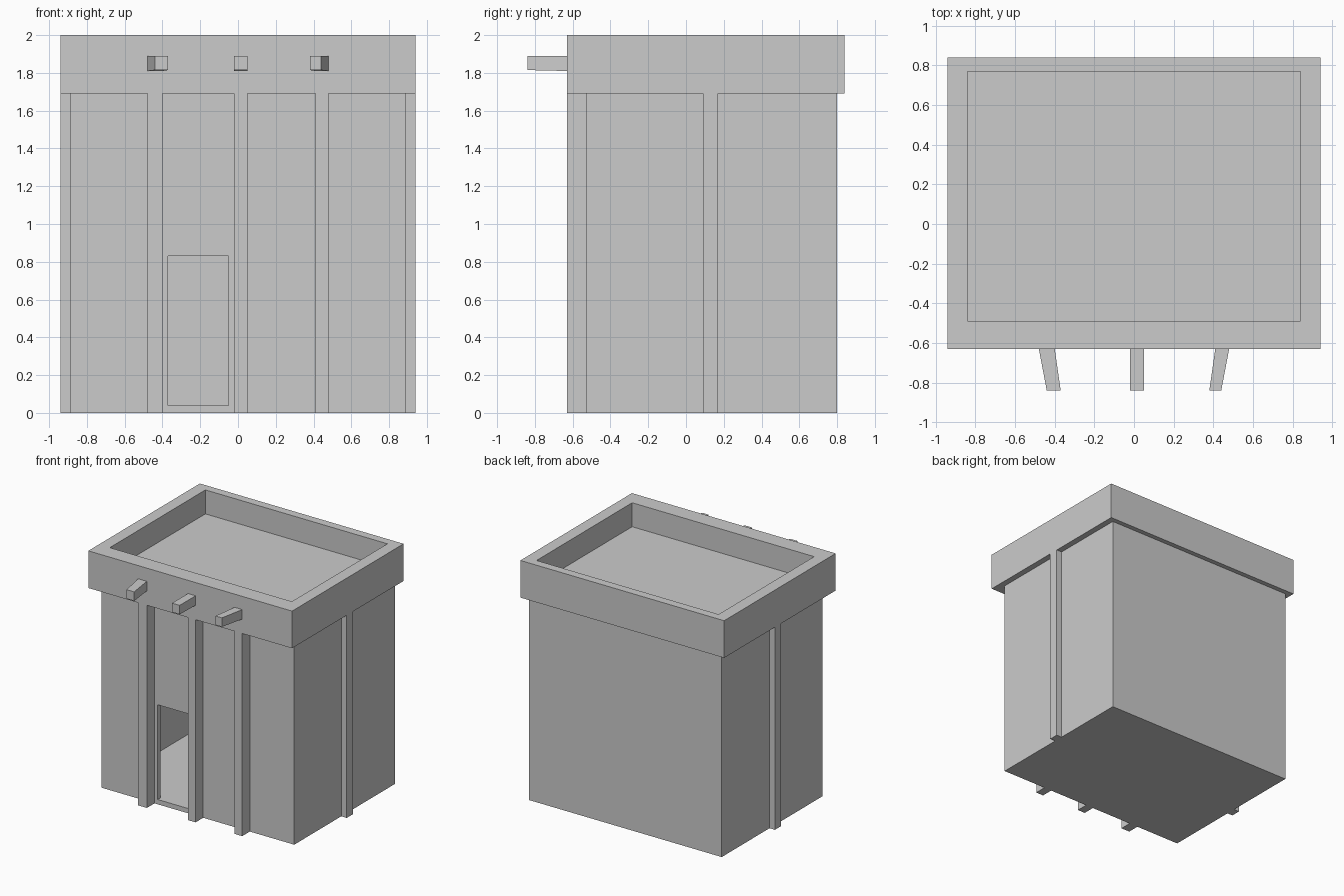
import bpy, bmesh

if "Cube" in bpy.data.objects:
    bpy.data.objects.remove(bpy.data.objects["Cube"])


def loft(name, bottom, top):
    """Six-sided solid between two matching four-point loops."""
    bm = bmesh.new()
    a = [bm.verts.new(p) for p in bottom]
    b = [bm.verts.new(p) for p in top]
    bm.faces.new(a[::-1])
    bm.faces.new(b)
    for i in range(4):
        j = (i + 1) % 4
        bm.faces.new((a[i], a[j], b[j], b[i]))
    bmesh.ops.recalc_face_normals(bm, faces=bm.faces)
    mesh = bpy.data.meshes.new(name)
    bm.to_mesh(mesh)
    bm.free()
    obj = bpy.data.objects.new(name, mesh)
    bpy.context.collection.objects.link(obj)
    return obj


def box(name, x, y, z):
    ring = [(x[0], y[0]), (x[1], y[0]), (x[1], y[1]), (x[0], y[1])]
    return loft(name, [(*p, z[0]) for p in ring], [(*p, z[1]) for p in ring])


def cut(target, cutter):
    """Subtract the cutter, apply the result and discard the cutter."""
    mod = target.modifiers.new("cut", 'BOOLEAN')
    mod.operation = 'DIFFERENCE'
    mod.solver = 'EXACT'
    mod.object = cutter
    bpy.context.view_layer.objects.active = target
    bpy.ops.object.modifier_apply(modifier=mod.name)
    bpy.data.objects.remove(cutter)


# Hollow house walls with floor and doorway
walls = box("walls", (-0.89, 0.89), (-0.53, 0.80), (0, 1.69))
cut(walls, box("room_cutter", (-0.85, 0.85), (-0.49, 0.76), (0.04, 1.80)))
cut(walls, box("door_cutter", (-0.37, -0.05), (-0.60, -0.40), (0.04, 0.83)))

# Overhanging roof with sunken terrace
parapet = box("roof_parapet", (-0.94, 0.94), (-0.63, 0.84), (1.69, 2.0))
cut(parapet, box("terrace_cutter", (-0.84, 0.84), (-0.49, 0.77), (1.80, 2.2)))

# Front posts, with a roof beam end above each; outer beams angle inward
for side, x0, x1, f0, f1 in (("left", -0.48, -0.40, -0.44, -0.37),
                             ("middle", -0.02, 0.05, -0.02, 0.05),
                             ("right", 0.41, 0.48, 0.38, 0.44)):
    box(f"front_post_{side}", (x0, x1), (-0.63, -0.53), (0, 1.69))
    loft(f"roof_beam_{side}",
         [(x0, -0.63, 1.81), (x1, -0.63, 1.81), (x1, -0.63, 1.89), (x0, -0.63, 1.89)],
         [(f0, -0.84, 1.815), (f1, -0.84, 1.815), (f1, -0.84, 1.89), (f0, -0.84, 1.89)])

# One post on each side wall
for side, x in (("left", (-0.94, -0.89)), ("right", (0.89, 0.94))):
    box(f"side_post_{side}", x, (0.09, 0.17), (0, 1.69))
